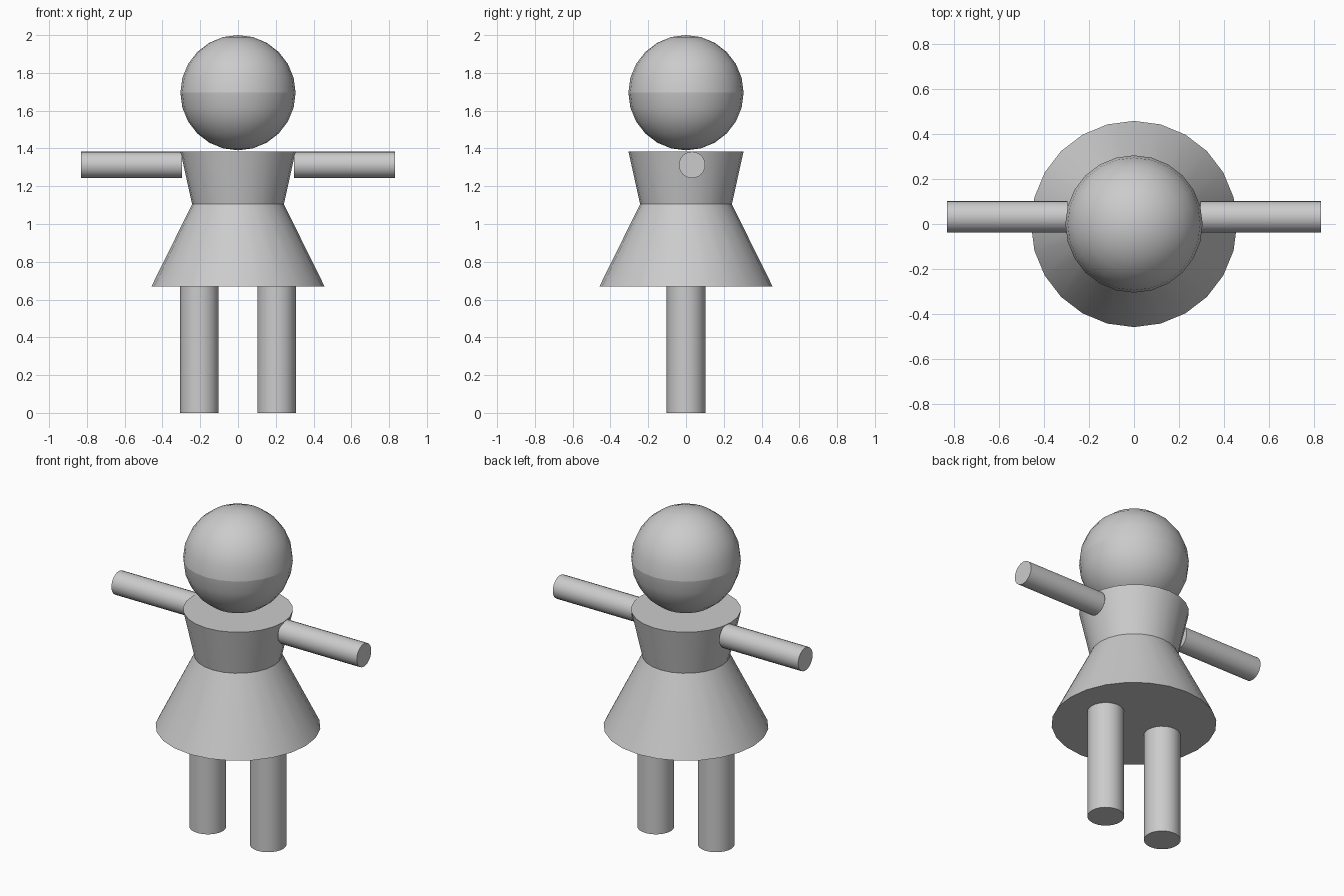
import bpy, bmesh, math
from mathutils import Matrix, Vector

if "Cube" in bpy.data.objects:
    bpy.data.objects.remove(bpy.data.objects["Cube"])

SIDES = 24


def make_object(name, bm, matrix):
    """Smooth shade with crisp rims, then link the mesh as a named object."""
    for f in bm.faces:
        f.smooth = True
    for e in bm.edges:
        if len(e.link_faces) == 2 and e.calc_face_angle() > math.radians(35):
            e.smooth = False
    bm.transform(matrix)
    mesh = bpy.data.meshes.new(name)
    bm.to_mesh(mesh)
    bm.free()
    obj = bpy.data.objects.new(name, mesh)
    bpy.context.collection.objects.link(obj)
    return obj


def frustum(name, start, end, r_start, r_end):
    """Capped cone or cylinder running between two points."""
    start, end = Vector(start), Vector(end)
    axis = end - start
    bm = bmesh.new()
    bmesh.ops.create_cone(bm, cap_ends=True, segments=SIDES, radius1=r_start,
                          radius2=r_end, depth=axis.length)
    turn = axis.to_track_quat('Z', 'Y').to_matrix().to_4x4()
    return make_object(name, bm, Matrix.Translation((start + end) / 2) @ turn)


# Head: smooth ball with a shading break around its equator
bm = bmesh.new()
bmesh.ops.create_uvsphere(bm, u_segments=SIDES, v_segments=12, radius=0.305)
for e in bm.edges:
    if all(abs(v.co.z) < 1e-4 for v in e.verts):
        e.smooth = False
make_object("head", bm, Matrix.Translation((0, 0, 1.695)))

# Bodice and flared skirt
frustum("torso", (0, 0, 1.105), (0, 0, 1.385), 0.243, 0.305)
frustum("skirt", (0, 0, 0.67), (0, 0, 1.105), 0.458, 0.243)

# Paired arms and legs
for side, s in (("left", -1), ("right", 1)):
    frustum(side + "_arm", (s * 0.296, 0.032, 1.313), (s * 0.83, 0.032, 1.313), 0.07, 0.07)
    frustum(side + "_leg", (s * 0.204, 0, 0), (s * 0.204, 0, 0.67), 0.102, 0.102)
